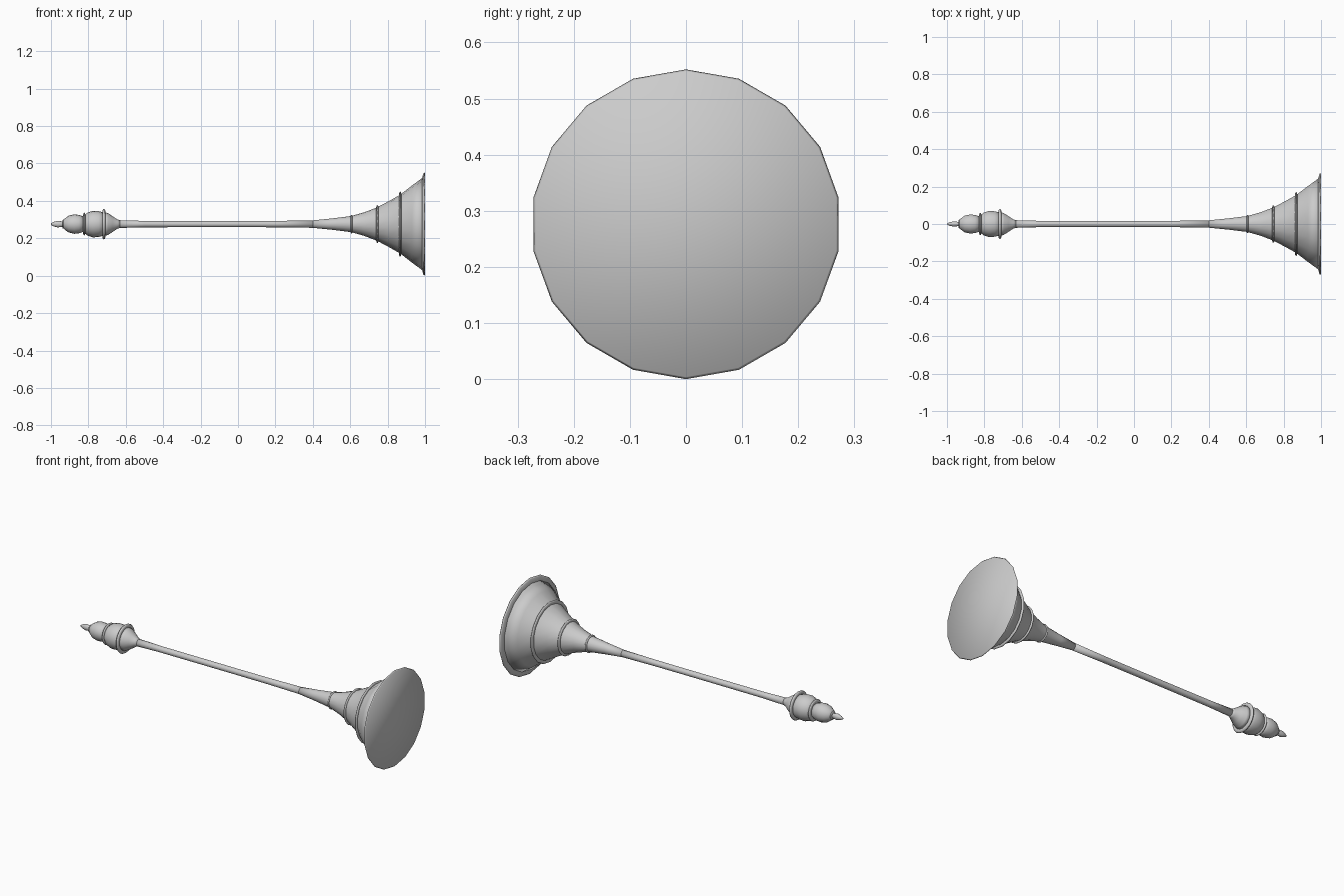
import bpy
import bmesh
from math import cos, sin, pi

SIDES = 18
AXIS_Z = 0.276

if "Cube" in bpy.data.objects:
    bpy.data.objects.remove(bpy.data.objects["Cube"], do_unlink=True)

metal = bpy.data.materials.new("plain grey metal")
metal.use_nodes = True
grey = (0.6, 0.6, 0.6, 1)
metal.diffuse_color = grey
metal.node_tree.nodes["Principled BSDF"].inputs["Base Color"].default_value = grey


def lathe(name, profile, closed=False, flatten=1.0):
    """Spin (x, radius) points around the long axis, with a vertex on top."""
    bm = bmesh.new()
    rings = []
    for x, r in profile:
        angles = [2 * pi * i / SIDES for i in range(SIDES)]
        rings.append([bm.verts.new((x, r * sin(a) * flatten, r * cos(a))) for a in angles])
    pairs = list(zip(rings, rings[1:]))
    if closed:
        pairs.append((rings[-1], rings[0]))
    else:
        bm.faces.new(rings[0])
        bm.faces.new(rings[-1])
    for a, b in pairs:
        for i in range(SIDES):
            j = (i + 1) % SIDES
            bm.faces.new((a[i], a[j], b[j], b[i]))
    bmesh.ops.recalc_face_normals(bm, faces=bm.faces)
    for face in bm.faces:
        face.smooth = True
    mesh = bpy.data.meshes.new(name)
    bm.to_mesh(mesh)
    bm.free()
    mesh.materials.append(metal)
    obj = bpy.data.objects.new(name, mesh)
    obj.location.z = AXIS_Z
    bpy.context.collection.objects.link(obj)
    return obj


def collar(name, x, radius, depth=0.02, half_width=0.006):
    """A thin rounded band whose outer edge reaches the given radius."""
    section = []
    for i in range(8):
        a = 2 * pi * i / 8
        section.append((x + half_width * cos(a), radius - depth / 2 + depth / 2 * sin(a)))
    return lathe(name, section, closed=True)


# Mouthpiece and the two turned bulbs behind it
lathe("mouthpiece", [(-1, 0.004), (-0.985, 0.012), (-0.965, 0.018),
                     (-0.945, 0.015), (-0.925, 0.014)], flatten=0.8)
lathe("small_bulb", [(-0.937, 0.018), (-0.925, 0.031), (-0.905, 0.045), (-0.875, 0.052),
                     (-0.85, 0.049), (-0.825, 0.041)])
lathe("large_bulb", [(-0.825, 0.044), (-0.805, 0.061), (-0.775, 0.071), (-0.745, 0.069),
                     (-0.715, 0.061)])
lathe("bulb_neck", [(-0.715, 0.065), (-0.695, 0.058), (-0.67, 0.042),
                    (-0.645, 0.025), (-0.63, 0.02)])

# Long straight pipe
lathe("pipe", [(-0.645, 0.021), (-0.5, 0.017), (0, 0.0165), (0.2, 0.017), (0.41, 0.02)])

# Flared bell with a closed mouth
lathe("bell", [(0.4, 0.02), (0.5, 0.03), (0.605, 0.043), (0.675, 0.063), (0.745, 0.09),
               (0.805, 0.122), (0.867, 0.157), (0.93, 0.206), (0.99, 0.25)])
lathe("bell_mouth", [(0.985, 0.248), (0.99, 0.268), (0.995, 0.276), (1.0, 0.272)])

# Decorative collars
collar("tip_collar", -0.935, 0.024, 0.014, 0.004)
collar("small_bulb_collar", -0.822, 0.061, 0.024)
collar("large_bulb_collar", -0.717, 0.082, 0.026, 0.008)
collar("lower_bell_collar", 0.607, 0.050, 0.014, 0.005)
collar("middle_bell_collar", 0.745, 0.102, 0.022)
collar("upper_bell_collar", 0.867, 0.174, 0.024)
